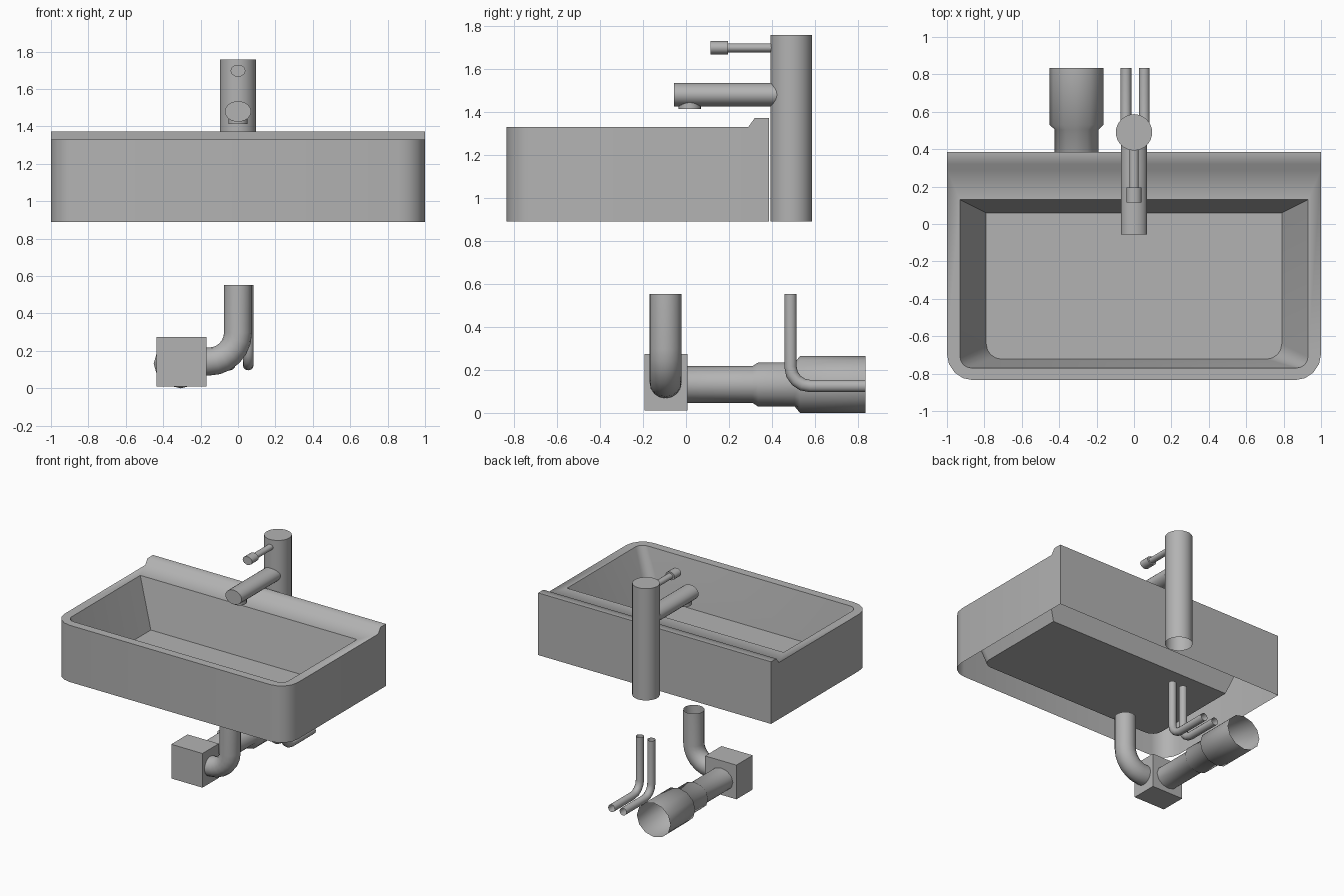
import bpy, math
from mathutils import Vector

if "Cube" in bpy.data.objects:
    bpy.data.objects.remove(bpy.data.objects["Cube"])

grey = bpy.data.materials.new("mid_grey")
grey.diffuse_color = (0.45, 0.45, 0.45, 1)
grey.use_nodes = True
grey.node_tree.nodes["Principled BSDF"].inputs["Base Color"].default_value = grey.diffuse_color


def make(name, verts, faces):
    me = bpy.data.meshes.new(name)
    me.from_pydata([tuple(v) for v in verts], [], faces)
    me.materials.append(grey)
    ob = bpy.data.objects.new(name, me)
    bpy.context.collection.objects.link(ob)
    bpy.ops.object.select_all(action='DESELECT')
    ob.select_set(True)
    bpy.context.view_layer.objects.active = ob
    bpy.ops.object.mode_set(mode='EDIT')
    bpy.ops.mesh.select_all(action='SELECT')
    bpy.ops.mesh.normals_make_consistent(inside=False)
    bpy.ops.object.mode_set(mode='OBJECT')
    bpy.ops.object.shade_smooth_by_angle(angle=math.radians(62))
    return ob


def loft(name, rings, cap0=False, cap1=False):
    n = len(rings[0])
    verts = [v for r in rings for v in r]
    faces = [(k*n+i, k*n+(i+1) % n, (k+1)*n+(i+1) % n, (k+1)*n+i)
             for k in range(len(rings)-1) for i in range(n)]
    if cap0:
        faces.append(tuple(range(n)))
    if cap1:
        faces.append(tuple(range((len(rings)-1)*n, len(rings)*n)))
    return make(name, verts, faces)


def circle(c, u, w, n):
    """Ellipse around c spanned by half axes u and w."""
    c, u, w = Vector(c), Vector(u), Vector(w)
    return [c + u*math.cos(2*math.pi*i/n) + w*math.sin(2*math.pi*i/n) for i in range(n)]


def along_y(name, x, z, prof, n, cap0=False, cap1=False):
    """Elliptical tube along y; prof rows are (y, half width, half height)."""
    return loft(name, [circle((x, y, z), (a, 0, 0), (0, 0, b), n) for y, a, b in prof], cap0, cap1)


def along_z(name, x, y, prof, n, cap0=False, cap1=False):
    return loft(name, [circle((x, y, z), (r, 0, 0), (0, r, 0), n) for z, r in prof], cap0, cap1)


def elbow(name, top, d, length, z_low, bend, r, n, steps):
    """Open pipe running down from top, bending to horizontal direction d."""
    top, d, up = Vector(top), Vector(d), Vector((0, 0, 1))
    side = d.cross(up)
    rings = [circle(top, side*r, d*r, n)]
    corner = Vector((top.x, top.y, z_low + bend)) + d*bend
    for k in range(steps + 1):
        a = math.pi/2*k/steps
        out = -d*math.cos(a) - up*math.sin(a)
        rings.append(circle(corner + out*bend, side*r, -out*r, n))
    end = Vector((top.x, top.y, z_low)) + d*length
    rings.append(circle(end, side*r, up*r, n))
    return loft(name, rings)


# Basin: open-bottomed shell with raised back ledge and sloped bowl
def front_u(hx, y_back, y_front, r, seg):
    """Right back, round the front corners, left back."""
    right = [(hx, y_back)]
    for i in range(seg + 1):
        a = math.pi/2*i/seg
        right.append((hx - r + r*math.cos(a), y_front + r - r*math.sin(a)))
    return right + [(-x, y) for x, y in reversed(right)]


SEG = 4
RIM, LEDGE, LOW, FLOOR = 1.33, 1.372, 0.89, 0.97
core = front_u(1, 0.29, -0.835, 0.14, SEG)
outer = [(1, 0.385), (1, 0.32)] + core + [(-1, 0.32), (-1, 0.385)]
m, k = len(outer), len(core)
verts = [(x, y, LOW) for x, y in outer]
verts += [(x, y, LEDGE if y > 0.3 else RIM) for x, y in outer]
verts += [(x, y, RIM) for x, y in front_u(0.93, 0.13, -0.77, 0.06, SEG)]
verts += [(x, y, FLOOR) for x, y in front_u(0.79, 0.06, -0.722, 0.08, SEG)]
faces = [(i, (i+1) % m, m + (i+1) % m, m + i) for i in range(m)]
faces += [(m + i, m + i + 1, 2*m - 2 - i, 2*m - 1 - i) for i in range(2)]
o, b, f = m + 2, 2*m, 2*m + k
for p, q in ((o, b), (b, f)):
    faces += [(p + i, p + (i+1) % k, q + (i+1) % k, q + i) for i in range(k)]
faces.append(tuple(range(f, f + k)))
make("basin", verts, faces)

# Tap: column, spout, outlet and lever
along_z("tap_column", 0, 0.49, [(LOW, 0.097), (1.757, 0.097)], 32, cap1=True)
along_y("tap_spout", 0, 1.48, [(-0.055, 0.07, 0.055), (0.43, 0.07, 0.055)], 24, cap0=True)
along_z("tap_outlet", 0, 0.017, [(1.413, 0.052), (1.45, 0.052)], 20, cap0=True)
along_y("lever_rod", 0, 1.698, [(0.19, 0.025, 0.021), (0.41, 0.025, 0.021)], 16)
along_y("lever_knob", 0, 1.698, [(0.115, 0.04, 0.032), (0.195, 0.04, 0.032)], 16, True, True)

# Drain: elbow, square trap and stepped waste pipe
elbow("drain_elbow", (0, -0.095, 0.553), (-1, 0, 0), 0.18, 0.143, 0.155, 0.075, 16, 6)
corners = [[(-0.303 + sx*0.134, -0.094 + sy*0.1, z)
            for sx, sy in ((-1, -1), (1, -1), (1, 1), (-1, 1))] for z in (0.01, 0.275)]
loft("drain_trap", corners, True, True)
along_y("waste_pipe", -0.307, 0.132,
        [(0, 0.1, 0.086), (0.31, 0.1, 0.086), (0.335, 0.117, 0.102), (0.505, 0.117, 0.102),
         (0.53, 0.144, 0.132), (0.835, 0.144, 0.132)], 12)

# Water supply pipes
for side, x in (("left", -0.043), ("right", 0.055)):
    elbow("supply_pipe_" + side, (x, 0.486, 0.553), (0, 1, 0), 0.349, 0.125, 0.09, 0.029, 12, 4)
